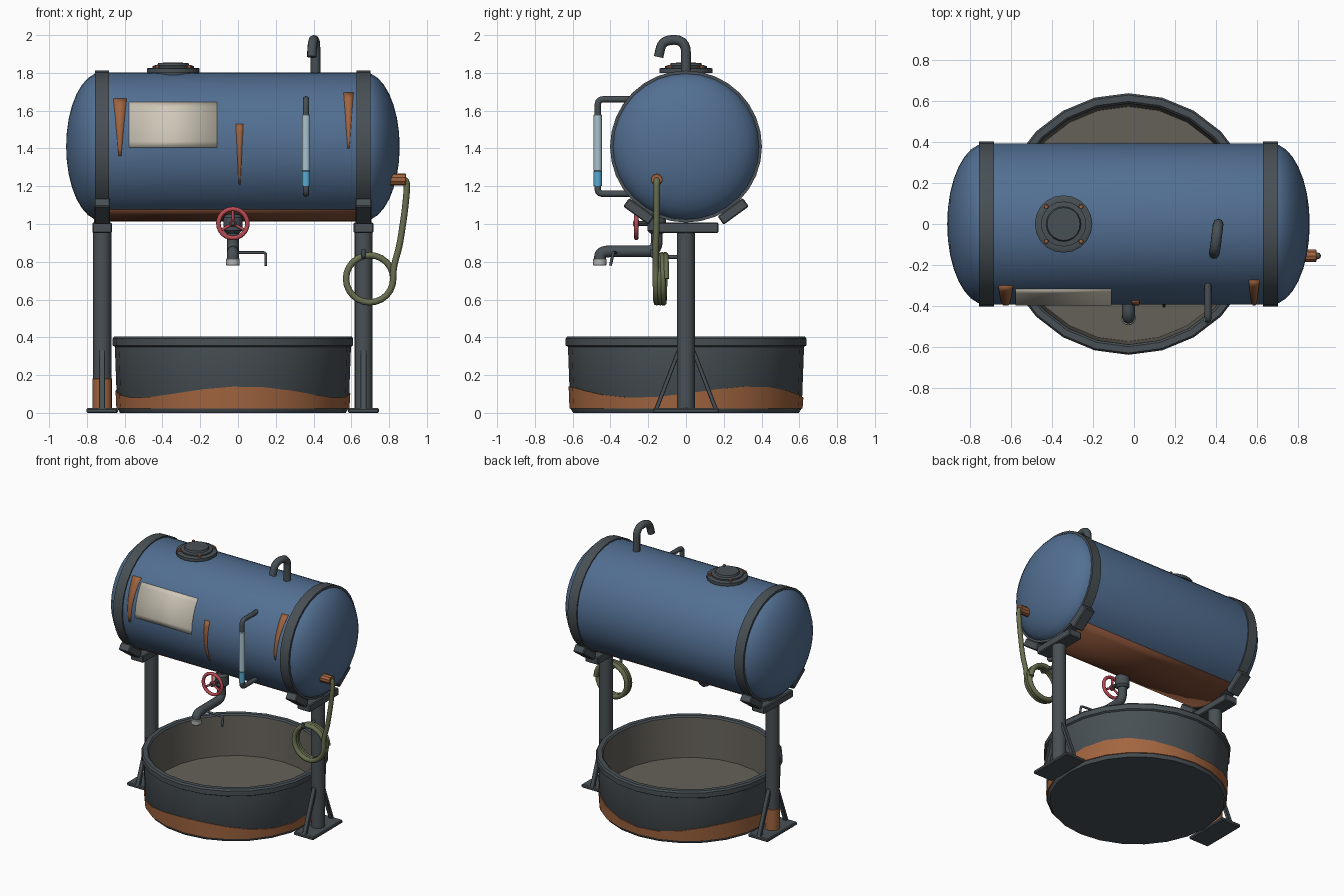
import bpy, bmesh
from math import sin, cos, pi, radians, asin, sqrt
from mathutils import Vector, Matrix

if "Cube" in bpy.data.objects:
    bpy.data.objects.remove(bpy.data.objects["Cube"])

CX, CZ, R = -0.027, 1.41, 0.393      # tank axis and radius


def material(name, r, g, b):
    m = bpy.data.materials.new(name)
    m.diffuse_color = (r, g, b, 1)
    m.use_nodes = True
    m.node_tree.nodes["Principled BSDF"].inputs["Base Color"].default_value = m.diffuse_color
    return m


STEEL = material("dark_steel", 0.065, 0.08, 0.09)
BLUE = material("blue_paint", 0.085, 0.16, 0.29)
RUST = material("rust", 0.36, 0.13, 0.05)
BELLY = material("dark_rust", 0.19, 0.065, 0.03)
CREAM = material("cream", 0.62, 0.58, 0.48)
RED = material("red_paint", 0.5, 0.07, 0.09)
OLIVE = material("olive_rubber", 0.14, 0.16, 0.08)
GLASS = material("pale_glass", 0.4, 0.55, 0.62)
WATER = material("water", 0.1, 0.4, 0.62)
SILVER = material("silver", 0.45, 0.47, 0.48)
LINING = material("basin_lining", 0.13, 0.12, 0.1)


def smooth(o, angle=35):
    bpy.ops.object.select_all(action='DESELECT')
    o.select_set(True)
    bpy.context.view_layer.objects.active = o
    bpy.ops.object.shade_smooth_by_angle(angle=radians(angle))


def finish(name, bm, mat, angle=35):
    me = bpy.data.meshes.new(name)
    bm.to_mesh(me)
    bm.free()
    me.materials.append(mat)
    o = bpy.data.objects.new(name, me)
    bpy.context.collection.objects.link(o)
    smooth(o, angle)
    return o


def lathe(name, profile, loc, mat, n=16, rot=None, top=None):
    """Revolve (radius, height) points, listed bottom to top, about z."""
    bm = bmesh.new()
    rings = [[bm.verts.new((r * cos(2 * pi * k / n), r * sin(2 * pi * k / n),
                            top(2 * pi * k / n) if top and h is None else h))
              for k in range(n)] for r, h in profile]
    for a, b in zip(rings, rings[1:]):
        for k in range(n):
            j = (k + 1) % n
            bm.faces.new((a[k], a[j], b[j], b[k]))
    bmesh.ops.remove_doubles(bm, verts=bm.verts, dist=1e-5)
    bm.transform(Matrix.Translation(loc) @ (rot or Matrix()))
    return finish(name, bm, mat)


def rod(name, r, h0, h1, loc, mat, n=16, rot=None, c=0.004):
    return lathe(name, [(0, h0), (r - c, h0), (r, h0 + c), (r, h1 - c), (r - c, h1), (0, h1)],
                 loc, mat, n, rot)


def fillet(pts, d, steps=5):
    """Round the inner corners of a path."""
    pts = [Vector(p) for p in pts]
    out = [pts[0]]
    for a, b, c in zip(pts, pts[1:], pts[2:]):
        p = b + (a - b).normalized() * min(d, (a - b).length * 0.49)
        q = b + (c - b).normalized() * min(d, (c - b).length * 0.49)
        for i in range(steps + 1):
            t = i / steps
            out.append(p * (1 - t) ** 2 + b * 2 * t * (1 - t) + q * t * t)
    return out + [pts[-1]]


def tube(name, pts, r, mat, closed=False, res=2):
    cu = bpy.data.curves.new(name, 'CURVE')
    cu.dimensions = '3D'
    cu.bevel_depth, cu.bevel_resolution, cu.use_fill_caps = r, res, True
    s = cu.splines.new('POLY')
    s.points.add(len(pts) - 1)
    for sp, p in zip(s.points, pts):
        sp.co = (*p, 1)
    s.use_cyclic_u = closed
    cu.materials.append(mat)
    o = bpy.data.objects.new(name, cu)
    bpy.context.collection.objects.link(o)
    bpy.ops.object.select_all(action='DESELECT')
    o.select_set(True)
    bpy.context.view_layer.objects.active = o
    bpy.ops.object.convert(target='MESH')
    smooth(bpy.context.object, 50)


def box(name, loc, size, mat=STEEL, tilt=0, bevel=0.006):
    bm = bmesh.new()
    bmesh.ops.create_cube(bm, size=1)
    bm.transform(Matrix.Translation(loc) @ Matrix.Rotation(radians(tilt), 4, 'X')
                 @ Matrix.Diagonal((*size, 1)))
    bmesh.ops.bevel(bm, geom=bm.edges[:], offset=bevel, segments=1, affect='EDGES')
    finish(name, bm, mat, 20)


def patch(name, top, bottom, p0, p1, mat, r=R + 0.004):
    """Thin plate on the tank: x ranges at top and bottom, angles up from the front."""
    bm = bmesh.new()
    n = 8
    rows = []
    for i in range(n + 1):
        t = i / n
        p = p0 + (p1 - p0) * t
        rows.append([bm.verts.new((b + (a - b) * t, -r * cos(p), CZ + r * sin(p)))
                     for a, b in zip(top, bottom)])
    for a, b in zip(rows, rows[1:]):
        bm.faces.new((a[0], a[1], b[1], b[0]))
    o = finish(name, bm, mat)
    o.modifiers.new("thickness", 'SOLIDIFY').thickness = 0.012


def up(z):
    return asin((z - CZ) / (R + 0.004))


ALONG_X = Matrix.Rotation(pi / 2, 4, 'Y')
ALONG_Y = Matrix.Rotation(pi / 2, 4, 'X')    # points to the front

# Tank with domed ends
half, dome = 0.695, 0.188
arc = [(R * sin(i * pi / 16), dome * cos(i * pi / 16)) for i in range(9)]
lathe("tank", [(r, -half - h) for r, h in arc] + [(r, half + h) for r, h in arc[::-1]],
      (CX, 0, CZ), BLUE, 32, ALONG_X)
patch("belly_rust", (-0.69, 0.64), (-0.69, 0.64), radians(-122), radians(-58), BELLY)
patch("blank_plate", (-0.577, -0.11), (-0.577, -0.11), up(1.405), up(1.645), CREAM)
for x, w, z1, z0 in ((-0.625, 0.035, 1.665, 1.36), (0.008, 0.02, 1.53, 1.21), (0.585, 0.026, 1.695, 1.4)):
    patch("rust_streak", (x - w, x + w), (x - w * 0.2, x + w * 0.2), up(z0), up(z1), RUST)

# Straps, saddles, posts and feet
for s in (-1, 1):
    x = CX + s * 0.692
    lathe("strap", [(0.385, -0.037), (0.402, -0.037), (0.402, 0.037), (0.385, 0.037)],
          (x, 0, CZ), STEEL, 32, ALONG_X)
    box("saddle_beam", (x, 0, 0.98), (0.105, 0.345, 0.055))
    rod("post", 0.048, 0.015, 0.97, (x, 0, 0), STEEL)
    box("foot_plate", (x, 0, 0.0125), (0.165, 0.35, 0.025))
    for t in (-1, 1):
        box("saddle_pad", (x, t * 0.25, 1.067), (0.085, 0.165, 0.055), tilt=t * 36)
        box("foot_brace", (x, t * 0.1, 0.17), (0.032, 0.022, 0.34), tilt=t * 21, bevel=0.003)
lathe("post_rust", [(0.048, 0.025), (0.052, 0.025), (0.052, 0.18), (0.047, 0.183)],
      (CX - 0.692, 0, 0), RUST)

# Basin
lathe("basin", [(0, 0), (0.597, 0), (0.613, 0.025), (0.625, 0.35), (0.637, 0.357), (0.637, 0.393),
                (0.628, 0.405), (0.597, 0.405), (0.587, 0.395)], (CX, 0, 0), STEEL, 24)
lathe("basin_lining", [(0.587, 0.395), (0.572, 0.1), (0, 0.1)], (CX, 0, 0), LINING, 24)
lathe("basin_rust", [(0.611, 0.022), (0.617, 0.024), (0.6215, None), (0.615, None)], (CX, 0, 0), RUST, 24,
      top=lambda a: 0.11 + 0.03 * cos(3 * (a - radians(35))))

# Hatch
HX = -0.343
lathe("hatch", [(0, 1.75), (0.1, 1.75), (0.1, 1.8), (0.14, 1.8), (0.14, 1.822), (0.132, 1.827), (0.11, 1.827),
                (0.11, 1.837), (0.085, 1.84), (0.08, 1.853), (0, 1.855)], (HX, 0, 0), STEEL, 20)
for k in range(4):
    a = pi / 4 + k * pi / 2
    rod("hatch_bolt", 0.012, 1.82, 1.842, (HX + 0.12 * cos(a), 0.12 * sin(a), 0), RUST, 6, c=0.002)

# Vent pipe
tube("vent_pipe", fillet([(0.41, 0, 1.77), (0.41, 0, 1.975), (0.395, -0.125, 1.975), (0.39, -0.145, 1.885)],
                         0.07), 0.026, STEEL)

# Level gauge
GX, GY = 0.36, -0.467
for z0, z1 in ((1.66, 1.57), (1.16, 1.21)):
    tube("gauge_arm", fillet([(GX, -0.28, z0), (GX, GY, z0), (GX, GY, z1)], 0.03), 0.017, STEEL)
rod("gauge_glass", 0.022, 1.28, 1.58, (GX, GY, 0), GLASS, 12)
rod("gauge_liquid", 0.022, 1.2, 1.28, (GX, GY, 0), WATER, 12, c=0.001)

# Drain pipe, valve and hand wheel
VY = -0.155
tube("drain_pipe", fillet([(CX, VY, 1.08), (CX, VY, 0.855), (CX, -0.455, 0.855), (CX, -0.455, 0.8)], 0.05),
     0.031, STEEL)
rod("valve_body", 0.05, 0.95, 1.05, (CX, VY, 0), STEEL, c=0.015)
rod("spout_ring", 0.036, 0.78, 0.818, (CX, -0.457, 0), SILVER)
rod("valve_stem", 0.014, 0, 0.125, (CX, VY, 1.003), STEEL, 10, ALONG_Y)
WY, WZ = -0.263, 1.003
tube("hand_wheel", [(CX + 0.077 * cos(k * pi / 12), WY, WZ + 0.077 * sin(k * pi / 12)) for k in range(24)],
     0.012, RED, True)
rod("wheel_hub", 0.02, -0.014, 0.014, (CX, WY, WZ), RED, 12, ALONG_Y)
for k in range(3):
    a = pi / 2 + k * 2 * pi / 3
    tube("wheel_spoke", [(CX, WY, WZ), (CX + 0.075 * cos(a), WY, WZ + 0.075 * sin(a))], 0.008, RED)
tube("tap_lever", fillet([(CX, -0.37, 0.848), (0.147, -0.385, 0.848), (0.147, -0.4, 0.78)], 0.012), 0.008, STEEL)

# Hose, its fitting and the hanging hook
rod("hose_fitting", 0.032, 0.8, 0.89, (0, VY, 1.235), RUST, 10, ALONG_X)
drop = fillet([(0.87, VY, 1.235), (0.898, VY, 1.228), (0.885, VY, 1.08), (0.855, -0.16, 0.88),
               (0.825, -0.16, 0.78), (0.822, -0.16, 0.73)], 0.06)
coil = [(0.697 + 0.125 * cos(k * pi / 12), -0.16 + 0.055 * k / 72, 0.71 - 0.125 * sin(k * pi / 12))
        for k in range(73)]
tube("hose", drop + coil, 0.017, OLIVE)
tube("hose_hook", fillet([(0.665, -0.03, 0.825), (0.665, -0.18, 0.825), (0.665, -0.18, 0.865)], 0.02),
     0.011, STEEL)
